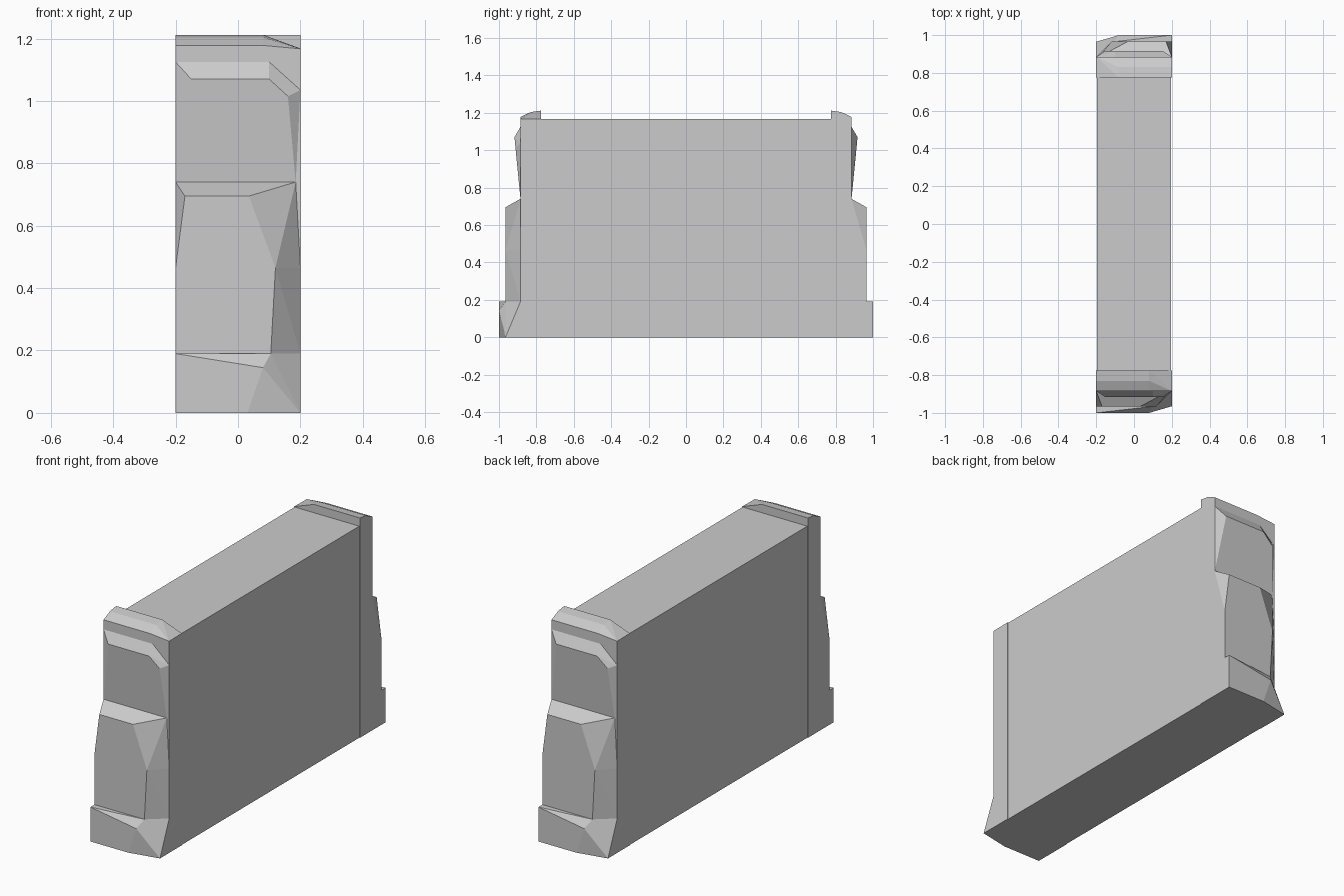
import bpy, bmesh
from mathutils import Matrix

if "Cube" in bpy.data.objects:
    bpy.data.objects.remove(bpy.data.objects["Cube"])

W = 0.2        # half thickness of the end pillars
FACE = -0.885  # front plane of a pillar


def hull(name, pts):
    """Faceted stone from the convex hull of a few corner points."""
    bm = bmesh.new()
    for p in pts:
        bm.verts.new(p)
    res = bmesh.ops.convex_hull(bm, input=bm.verts)
    junk = [g for g in res["geom_interior"] if isinstance(g, bmesh.types.BMVert)]
    if junk:
        bmesh.ops.delete(bm, geom=junk, context='VERTS')
    bmesh.ops.dissolve_limit(bm, angle_limit=0.02, verts=bm.verts, edges=bm.edges)
    bmesh.ops.recalc_face_normals(bm, faces=bm.faces)
    me = bpy.data.meshes.new(name)
    bm.to_mesh(me)
    bm.free()
    ob = bpy.data.objects.new(name, me)
    bpy.context.collection.objects.link(ob)
    return ob


def at(y, *xz):
    return [(x, y, z) for x, z in xz]


def union(target, part):
    bpy.context.view_layer.objects.active = target
    mod = target.modifiers.new("join", 'BOOLEAN')
    mod.operation = 'UNION'
    mod.solver = 'EXACT'
    mod.object = part
    bpy.ops.object.modifier_apply(modifier=mod.name)
    bpy.data.objects.remove(part)


def stone_end():
    # Pillar with a rounded-off, chipped top
    floor = [(-W, 0), (W, 0)]
    parts = [hull("pillar",
                  at(-0.775, *floor, (-W, 1.212), (0.08, 1.212), (W, 1.168)) +
                  at(-0.83, (-W, 1.204), (0.08, 1.204), (W, 1.168)) +
                  at(FACE, *floor, (-W, 1.178), (0.08, 1.178), (W, 1.167)))]
    # Upper boulder
    back = [(-W, 1.125), (0.1, 1.125), (W, 1.035), (0.185, 0.74), (-W, 0.74)]
    parts.append(hull("upper_stone", at(-0.86, *back) + at(FACE, *back) +
                      at(-0.917, (-0.15, 1.07), (0.1, 1.07)) +
                      at(-0.912, (0.16, 1.015))))
    # Middle boulder
    back = [(-W, 0.74), (0.185, 0.74), (W, 0.465), (W, 0.19), (-W, 0.19)]
    parts.append(hull("middle_stone", at(-0.86, *back) + at(FACE, *back) +
                      at(-0.965, (-0.17, 0.695), (0.035, 0.695), (0.12, 0.465),
                         (0.105, 0.19), (-W, 0.19), (-W, 0.465))))
    # Foot stone
    back = [(-W, 0.19), (W, 0.19), *floor]
    parts.append(hull("foot_stone", at(-0.86, *back) + at(FACE, *back) +
                      at(-0.965, (-W, 0.19), (0.105, 0.19), (W, 0)) +
                      at(-1.0, (-W, 0.19), (0.08, 0.145), (0.03, 0), (-W, 0))))
    return parts


# Plain wall slab between the two ends
wall = hull("wall", [(x, y, z) for x in (-0.197, 0.197)
                     for y in (-0.8, 0.8) for z in (0, 1.166)])

# Two ends, the second turned half a circle about z
for turned in (False, True):
    for part in stone_end():
        if turned:
            part.data.transform(Matrix.Rotation(3.14159265, 4, 'Z'))
        union(wall, part)

for p in wall.data.polygons:
    p.use_smooth = False
